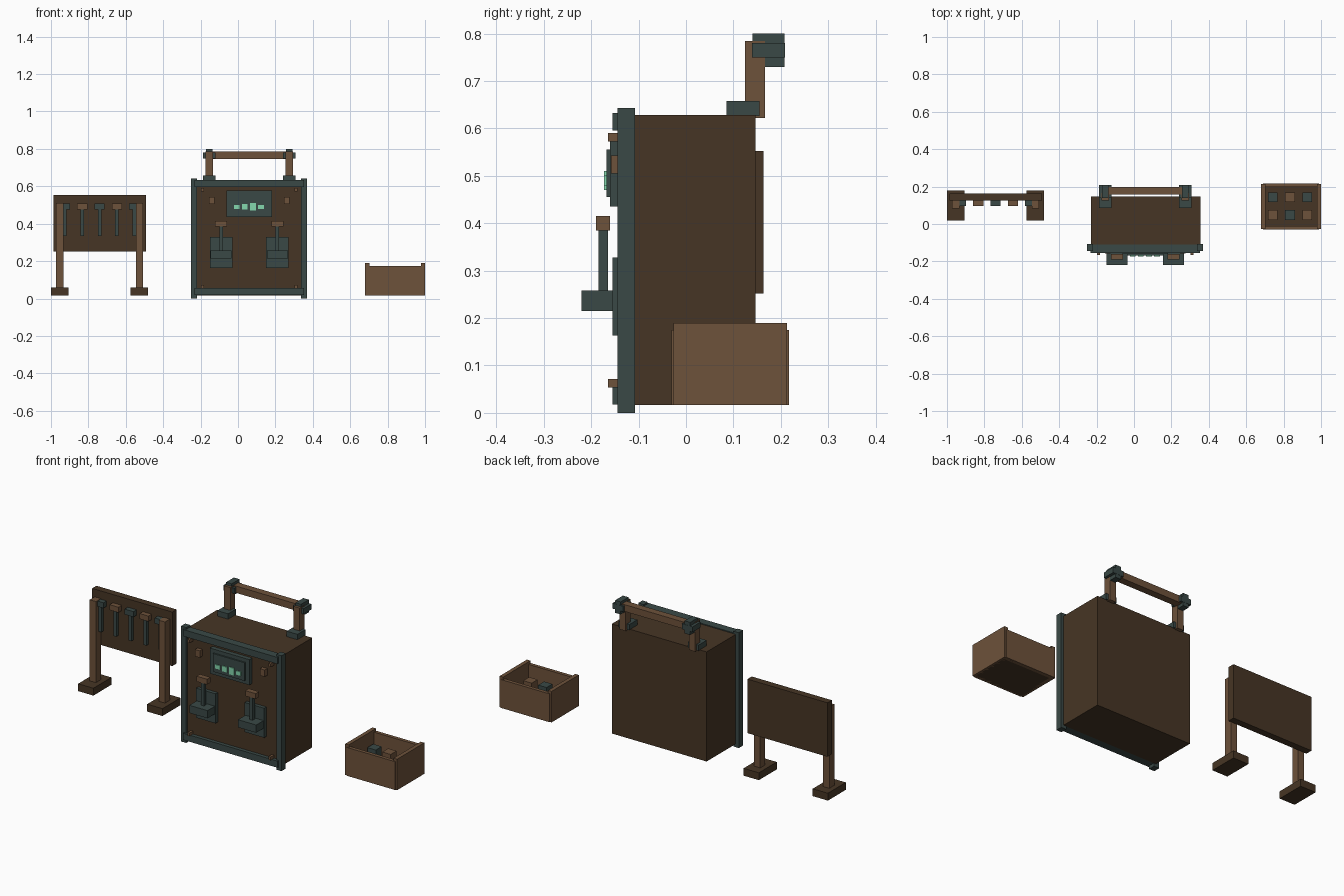
import bpy

cube = bpy.data.objects.get("Cube")
if cube:
    bpy.data.objects.remove(cube, do_unlink=True)


def material(name, rgb):
    m = bpy.data.materials.new(name)
    m.use_nodes = True
    m.diffuse_color = (*rgb, 1)
    bsdf = next(n for n in m.node_tree.nodes if n.type == 'BSDF_PRINCIPLED')
    bsdf.inputs["Base Color"].default_value = (*rgb, 1)
    bsdf.inputs["Roughness"].default_value = 0.8
    return m


DARK = material("dark wood", (0.062, 0.036, 0.018))
WOOD = material("light wood", (0.155, 0.084, 0.043))
METAL = material("teal metal", (0.042, 0.066, 0.061))
GLOW = material("glowing green", (0.23, 0.68, 0.42))


def box(name, mat, x, y, z):
    """Axis-aligned box from (low, high) ranges."""
    ranges = (x, y, z)
    bpy.ops.mesh.primitive_cube_add(size=1, location=[(a + b) / 2 for a, b in ranges])
    ob = bpy.context.object
    ob.name = name
    ob.scale = [b - a for a, b in ranges]
    bpy.ops.object.transform_apply(location=False, rotation=False, scale=True)
    ob.data.materials.append(mat)
    return ob


def around(c, half):
    return (c - half, c + half)


MID = 0.06  # cabinet centre line
SIDES = (("right", -1), ("left", 1))

# Cabinet body and recessed front panel
box("cabinet_body", DARK, (-0.23, 0.355), (-0.11, 0.147), (0.017, 0.628))
box("front_panel", DARK, (-0.225, 0.345), (-0.135, -0.108), (0.03, 0.62))

# Front frame
for side, s in SIDES:
    box(side + "_frame_post", METAL, around(MID + s * 0.294, 0.016), (-0.145, -0.108), (0, 0.643))
for name, z in (("top_rail", (0.596, 0.633)), ("bottom_rail", (0.018, 0.055))):
    box(name, METAL, (-0.232, 0.352), (-0.155, -0.11), z)

for side, s in SIDES:
    # Corner bolts and small side tabs
    for z in (0.063, 0.582):
        box(side + "_corner_bolt", WOOD, around(MID + s * 0.25, 0.007), (-0.165, -0.13), around(z, 0.009))
    box(side + "_tab", WOOD, around(MID + s * 0.2, 0.015), (-0.158, -0.13), (0.505, 0.543))

    # Lever: back plate, shelf block, stem and grip
    x = MID + s * 0.15
    box(side + "_lever_plate", METAL, around(x, 0.06), (-0.155, -0.13), (0.163, 0.328))
    box(side + "_lever_block", METAL, around(x, 0.056), (-0.22, -0.15), (0.215, 0.258))
    box(side + "_lever_stem", METAL, around(x, 0.009), (-0.185, -0.165), (0.25, 0.39))
    box(side + "_lever_grip", WOOD, around(x, 0.032), (-0.19, -0.16), (0.385, 0.415))

    # Carrying handle: foot, upright and crossed end caps
    x = MID + s * 0.214
    box(side + "_handle_foot", METAL, around(x, 0.033), (0.085, 0.155), (0.626, 0.658))
    box(side + "_handle_upright", WOOD, around(x, 0.019), (0.125, 0.167), (0.622, 0.785))
    box(side + "_handle_cap_tall", METAL, around(x, 0.017), (0.14, 0.208), (0.73, 0.8))
    box(side + "_handle_cap_wide", METAL, around(x, 0.033), (0.139, 0.209), (0.75, 0.78))

box("handle_bar", WOOD, around(MID, 0.225), (0.157, 0.197), (0.747, 0.785))

# Display with glowing bars
box("display_frame", METAL, around(MID, 0.122), (-0.16, -0.13), (0.435, 0.577))
box("display_screen", METAL, around(MID, 0.098), (-0.168, -0.155), (0.455, 0.556))
for i, h in enumerate((0.022, 0.03, 0.04, 0.022)):
    box("display_bar", GLOW, around(-0.006 + i * 0.043, 0.015), (-0.173, -0.166), around(0.49, h / 2))

# Tool board on two legs
BOARD = -0.74
box("tool_board", DARK, around(BOARD, 0.247), (0.125, 0.163), (0.252, 0.553))
for side, s in SIDES:
    x = BOARD + s * 0.213
    box(side + "_board_foot", DARK, around(x, 0.047), (0.02, 0.178), (0.017, 0.058))
    box(side + "_board_leg", WOOD, around(x, 0.019), (0.082, 0.126), (0.05, 0.51))

# Hanging tools
for i in range(5):
    x = BOARD + (i - 2) * 0.0925
    box("tool_head", WOOD if i % 2 else METAL, around(x, 0.027), (0.097, 0.127), (0.477, 0.507))
    box("tool_handle", METAL, around(x, 0.009), (0.104, 0.127), (0.335, 0.48))

# Open crate
CRATE_X, CRATE_Y = 0.84, 0.0935
box("crate_floor", DARK, around(CRATE_X, 0.15), around(CRATE_Y, 0.115), (0.017, 0.04))
for side, s in SIDES:
    box(side + "_crate_wall", WOOD, around(CRATE_X + s * 0.149, 0.011), around(CRATE_Y, 0.12), (0.017, 0.19))
for name, s in (("front", -1), ("back", 1)):
    box(name + "_crate_wall", WOOD, around(CRATE_X, 0.15), around(CRATE_Y + s * 0.114, 0.01), (0.017, 0.175))

# Blocks stored in the crate, in a checker of two colours
for row in range(2):
    for col in range(3):
        box("stored_block", METAL if (row + col) % 2 else WOOD,
            around(0.742 + col * 0.092, 0.026), around(0.048 + row * 0.095, 0.026), (0.035, 0.124))
